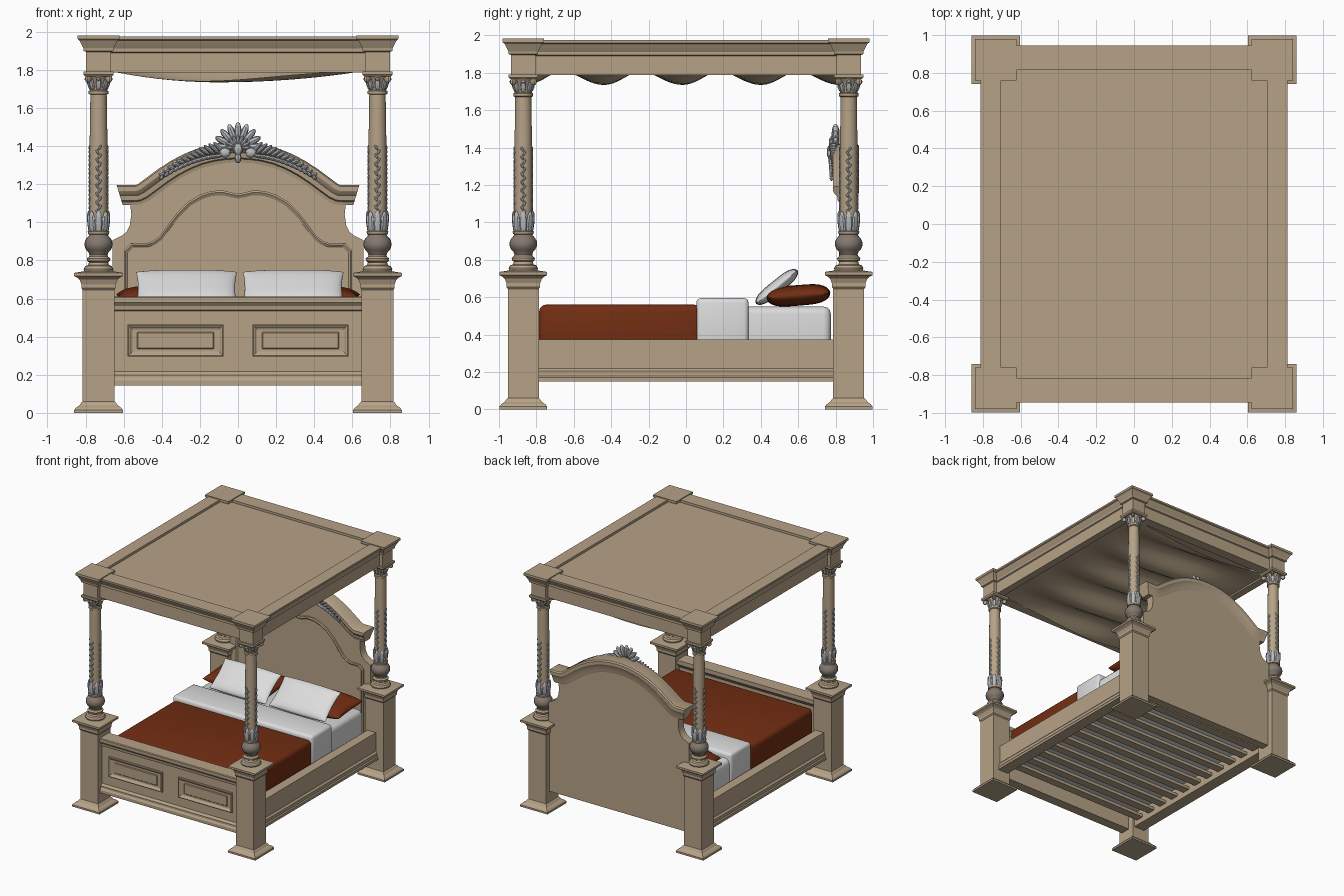
import bpy, bmesh, math
from math import sin, cos, pi, sqrt
from mathutils import Matrix, Vector, Euler

if "Cube" in bpy.data.objects:
    bpy.data.objects.remove(bpy.data.objects["Cube"])

def mat(name, rgb):
    m = bpy.data.materials.new(name)
    m.diffuse_color = (*rgb, 1)
    m.use_nodes = True
    m.node_tree.nodes["Principled BSDF"].inputs["Base Color"].default_value = m.diffuse_color
    return m

WOOD = mat("tan wood", (0.47, 0.365, 0.245))
SILVER = mat("silver carving", (0.48, 0.49, 0.51))
BRONZE = mat("dark grey ball", (0.23, 0.19, 0.16))
RUST = mat("rust fabric", (0.17, 0.027, 0.006))
WHITE = mat("white linen", (0.72, 0.72, 0.72))
PX, PY = 0.732, 0.87          # post centre

def finish(bm, name, material, mirror="", angle=0.6):
    bmesh.ops.recalc_face_normals(bm, faces=bm.faces[:])
    me = bpy.data.meshes.new(name)
    bm.to_mesh(me)
    bm.free()
    ob = bpy.data.objects.new(name, me)
    bpy.context.collection.objects.link(ob)
    me.materials.append(material)
    if mirror:
        md = ob.modifiers.new("mirror", 'MIRROR')
        md.use_axis = ("x" in mirror, "y" in mirror, False)
    bpy.ops.object.select_all(action='DESELECT')
    ob.select_set(True)
    bpy.context.view_layer.objects.active = ob
    bpy.ops.object.shade_smooth_by_angle(angle=angle)
    return ob

def loft(bm, sections):
    """Skin a list of closed point loops and cap both ends."""
    rows = [[bm.verts.new(p) for p in s] for s in sections]
    n = len(rows[0])
    for a, b in zip(rows, rows[1:]):
        for i in range(n):
            j = (i + 1) % n
            bm.faces.new((a[i], a[j], b[j], b[i]))
    bm.faces.new(rows[0])
    bm.faces.new(rows[-1])

def turned(bm, profile, n, cx=PX, cy=PY):
    """Stack of n-sided rings from (radius, z); n=4 gives square sections by half width."""
    k, a0 = (sqrt(2), pi / 4) if n == 4 else (1, 0)
    loft(bm, [[(cx + k * r * cos(a0 + 2 * pi * i / n), cy + k * r * sin(a0 + 2 * pi * i / n), z)
               for i in range(n)] for r, z in profile])

def box(bm, x0, x1, y0, y1, z0, z1, bevel=0, seg=3):
    m = Matrix.Translation(((x0 + x1) / 2, (y0 + y1) / 2, (z0 + z1) / 2)) @ Matrix.Diagonal((x1 - x0, y1 - y0, z1 - z0, 1))
    vs = bmesh.ops.create_cube(bm, size=1, matrix=m)["verts"]
    if bevel:
        es = list({e for v in vs for e in v.link_edges})
        bmesh.ops.bevel(bm, geom=es, offset=bevel, segments=seg, profile=0.5, affect='EDGES')

def leaf(bm, pos, size, rot=(0, 0, 0), base=Matrix(), u=8, v=6):
    m = base @ Matrix.LocRotScale(Vector(pos), Euler(rot), Vector(size))
    bmesh.ops.create_uvsphere(bm, u_segments=u, v_segments=v, radius=1, matrix=m)

def mirrored(half):
    """Full outline from points with x >= 0 starting at the centre."""
    return [(-x, z) for x, z in reversed(half[1:])] + list(half)

# --- posts -------------------------------------------------------------
bm = bmesh.new()
turned(bm, [(.128, 0), (.128, .015), (.118, .028), (.1, .04), (.09, .055), (.083, .06), (.083, .645), (.09, .655),
            (.09, .675), (.1, .7), (.115, .712), (.128, .718), (.128, .735), (.085, .742), (.075, .745)], 4)
finish(bm, "post_pedestal", WOOD, "xy", 0.3)

bm = bmesh.new()
turned(bm, [(.075, .74), (.078, .755), (.07, .77), (.055, .776), (.05, .79), (.06, .797), (.062, .81), (.05, .82),
            (.045, .84), (.045, .935), (.055, .938), (.057, .952), (.046, .958), (.047, 1.06), (.047, 1.4), (.043, 1.67),
            (.052, 1.675), (.052, 1.69), (.043, 1.695), (.045, 1.74), (.065, 1.768)], 24)
turned(bm, [(.07, 1.766), (.078, 1.775), (.078, 1.792)], 4)
for i in range(4):                                       # capital scrolls
    b = Matrix.Translation((PX, PY, 0)) @ Matrix.Rotation(pi / 4 + i * pi / 2, 4, 'Z')
    leaf(bm, (.078, 0, 1.752), (.02, .013, .02), base=b)
finish(bm, "post_column", WOOD, "xy")

bm = bmesh.new()
turned(bm, [(.045, .82)] + [(.074 * sin(a * pi / 12), .885 - .06 * cos(a * pi / 12)) for a in range(3, 10)] + [(.045, .942)], 24)
finish(bm, "post_ball", BRONZE, "xy")

bm = bmesh.new()
for i in range(8):                                       # leaf collar and capital leaves
    b = Matrix.Translation((PX, PY, 0)) @ Matrix.Rotation(i * pi / 4, 4, 'Z')
    leaf(bm, (.047, 0, .995), (.012, .021, .066), (0, .1, 0), b)
    leaf(bm, (.05, 0, 1.725), (.009, .016, .034), (0, .3, 0), b)
    leaf(bm, (.062, 0, 1.752), (.012, .012, .009), (0, 0, 0), b)
    if i % 2 == 0:                                       # trailing vine strips
        for k in range(16):
            s = 1 if k % 2 else -1
            leaf(bm, (.047, .006 * s, 1.055 + k * .0225), (.006, .007, .016), (.5 * -s, 0, 0), b, 6, 4)
finish(bm, "post_carving", SILVER, "xy")

# --- canopy ------------------------------------------------------------
bm = bmesh.new()
turned(bm, [(.065, 1.785), (.065, 1.895), (.078, 1.9), (.08, 1.915), (.09, 1.935), (.1, 1.955), (.11, 1.962), (.11, 1.982)], 4)
finish(bm, "canopy_corner", WOOD, "xy", 0.3)

prof = [(-.022, 1.788), (-.022, 1.89), (-.012, 1.895), (-.012, 1.912), (.005, 1.94), (.012, 1.955), (.022, 1.96),
        (.022, 1.975)]
bm = bmesh.new()
loft(bm, [[(.79 + d, y, z) for d, z in prof] + [(.705, y, 1.975), (.705, y, 1.788)] for y in (0, PY)])
finish(bm, "canopy_side_beam", WOOD, "xy", 0.3)
bm = bmesh.new()
loft(bm, [[(x, .922 + d, z) for d, z in prof] + [(x, .815, 1.975), (x, .815, 1.788)] for x in (0, PX)])
finish(bm, "canopy_end_beam", WOOD, "xy", 0.3)
bm = bmesh.new()
box(bm, -.72, .72, -.83, .83, 1.935, 1.955)
finish(bm, "canopy_top_panel", WOOD)

bm = bmesh.new()                                         # sagging gathered cloth
NX, NY = 20, 80
grid = []
for j in range(NY + 1):
    y = -.82 + 1.64 * j / NY
    row = []
    for i in range(NX + 1):
        x = -.71 + 1.42 * i / NX
        w = cos(2 * pi * (y + .03 + .04 * sin(3 * x)) / .42)
        sag = 1 - ((x + .1) / (.81 if x > -.1 else .61)) ** 2
        row.append(bm.verts.new((x, y, 1.802 - sag * (.022 + .045 * w))))
    grid.append(row)
for a, b in zip(grid, grid[1:]):
    for i in range(NX):
        bm.faces.new((a[i], a[i + 1], b[i + 1], b[i]))
finish(bm, "canopy_cloth", WOOD, angle=1)

# --- side rails, slats ---------------------------------------------------
bm = bmesh.new()
rail = [(.665, .15), (.765, .15), (.765, .17), (.758, .18), (.758, .205), (.745, .22), (.745, .375), (.665, .375)]
loft(bm, [[(x, y, z) for x, z in rail] for y in (0, .8)])
finish(bm, "side_rail", WOOD, "xy", 0.3)
bm = bmesh.new()
for i in range(11):
    y = -.72 + i * .145
    box(bm, -.67, .67, y - .035, y + .035, .195, .22)
finish(bm, "slats", WOOD)

# --- footboard ---------------------------------------------------------
bm = bmesh.new()
fb = [(-.03, .145), (.055, .145), (.055, .17), (.045, .185), (.045, .2), (.03, .218), (.03, .535), (.042, .54),
      (.045, .56), (.055, .572), (.062, .58), (.062, .605), (.055, .61), (-.062, .61), (-.062, .575), (-.03, .54)]
loft(bm, [[(x, -PY - d, z) for d, z in fb] for x in (-.66, .66)])
finish(bm, "footboard", WOOD, "", 0.3)
bm = bmesh.new()                                         # panel moulding: mitred frame
secs = [(0, .03), (0, .042), (.006, .045), (.014, .04), (.02, .033), (.026, .03)]
rows = [[bm.verts.new((x, -PY - d, z)) for x, z in ((.075 + o, .295 + o), (.58 - o, .295 + o), (.58 - o, .465 - o), (.075 + o, .465 - o))]
        for o, d in secs]
for a, b in zip(rows, rows[1:]):
    for i in range(4):
        bm.faces.new((a[i], a[(i + 1) % 4], b[(i + 1) % 4], b[i]))
box(bm, .125, .53, -PY - .036, -PY - .02, .335, .425, .005, 1)
finish(bm, "footboard_panel", WOOD, "x", 0.3)

# --- headboard ---------------------------------------------------------
arch = [(0, 1.315), (.06, 1.312), (.12, 1.303), (.18, 1.288), (.24, 1.264), (.3, 1.232), (.36, 1.193), (.42, 1.148),
        (.47, 1.112), (.51, 1.094), (.55, 1.09), (.605, 1.09)]
bm = bmesh.new()
outline = [(x, z + .04) for x, z in arch[:-1]] + [(.565, 1.09), (.56, 1.04), (.568, .985), (.585, .95), (.61, .93),
                                                 (.66, .905), (.66, .15)]
loft(bm, [[(x, y, z) for x, z in mirrored(outline)] for y in (.835, .905)])
finish(bm, "headboard", WOOD, "", 0.5)

bm = bmesh.new()                                         # raised inner panel
panel = [(0, 1.15), (.04, 1.158), (.08, 1.168), (.14, 1.165), (.2, 1.145), (.26, 1.11), (.32, 1.05), (.37, .985),
         (.41, .93), (.45, .9), (.49, .888), (.565, .888), (.598, .855), (.598, .3)]
pts = mirrored(panel)
def shrink(s):
    return [(x * (1 - s), .3 + (z - .3) * (1 - s)) for x, z in pts]
loft(bm, [[(x, y, z) for x, z in shrink(s)] for s, y in ((0, .84), (0, .822), (.012, .817), (.03, .826), (.04, .826))])
finish(bm, "headboard_panel", WOOD, "", 0.4)

bm = bmesh.new()                                         # arched cornice
sec = [(0, .83), (.018, .825), (.024, .812), (.05, .808), (.062, .795), (.075, .787), (.098, .787), (.105, .8),
       (.105, .915), (.095, .925), (.07, .925), (.055, .915), (.02, .91), (0, .905)]
path = mirrored(arch)
secs = []
for i, p in enumerate(path):
    a, b = Vector(path[max(i - 1, 0)]), Vector(path[min(i + 1, len(path) - 1)])
    t = (b - a).normalized()
    nx, nz = -t.y, t.x
    if i in (0, len(path) - 1):
        nx = .3 * (1 if i else -1)
    secs.append([(p[0] + nx * d, y, p[1] + nz * d) for d, y in sec])
loft(bm, secs)
finish(bm, "headboard_cornice", WOOD, "", 0.5)

# --- crest carving -------------------------------------------------------
bm = bmesh.new()
for i in range(9):                                       # shell fan
    a = (i - 4) * .36
    L = .068 - .003 * abs(i - 4)
    for r, s, y in ((.088, 1, .8), (.045, .6, .785)):
        leaf(bm, (r * sin(a), y, 1.385 + r * cos(a)), (.019 * s, .022, L * .8 * s), (0, a, 0))
leaf(bm, (0, .775, 1.385), (.026, .022, .032))
leaf(bm, (0, .78, 1.34), (.018, .018, .03))
for s in (-1, 1):
    leaf(bm, (s * .068, .775, 1.365), (.03, .022, .026))
    for k in range(13):                                  # acanthus following the arch
        x = .1 + k * .025
        z = 1.372 - .95 * (x - .06) ** 2 - .06 * (x - .1)
        f = 1 - k / 20
        tilt = .75 + k * .06
        leaf(bm, (s * x, .79, z + .022 * f), (.011, .02 * f + .004, .042 * f), (0, s * tilt, 0))
        leaf(bm, (s * x, .778, z - .022 * f), (.01, .016 * f + .004, .036 * f), (0, s * (tilt + 1.1), 0))
finish(bm, "crest_carving", SILVER)

# --- bedding -------------------------------------------------------------
bm = bmesh.new()
box(bm, -.64, .64, -.77, .775, .225, .55, .04)
finish(bm, "mattress", WHITE)
bm = bmesh.new()
box(bm, -.65, .65, -.785, .08, .26, .56, .035)
finish(bm, "blanket", RUST)
bm = bmesh.new()
box(bm, -.657, .657, .055, .335, .3, .595, .025)
finish(bm, "sheet_fold", WHITE)

def pillow(name, material, x, y, z, w, h, t, tilt):
    bm = bmesh.new()
    m = Matrix.Translation((x, y, z)) @ Matrix.Rotation(tilt, 4, 'X')
    N = 16
    for side in (-1, 1):
        g = []
        for j in range(N + 1):
            v = sin((j / N - .5) * pi)
            g.append([])
            for i in range(N + 1):
                u = sin((i / N - .5) * pi)
                puff = t * max((1 - u ** 4) * (1 - v ** 4), 0) ** .55
                p = Vector((w * u * (1 - .04 * (1 - v * v)), h * v * (1 - .05 * u * u), side * puff))
                g[-1].append(bm.verts.new(m @ p))
        for a, b in zip(g, g[1:]):
            for i in range(N):
                bm.faces.new((a[i], a[i + 1], b[i + 1], b[i]))
    bmesh.ops.remove_doubles(bm, verts=bm.verts[:], dist=1e-4)
    finish(bm, name, material, "", 1.2)

for s, tag in ((-1, "left"), (1, "right")):
    pillow("white_pillow_" + tag, WHITE, .01 + s * .28, .485, .655, .265, .142, .036, .68)
    pillow("rust_pillow_" + tag, RUST, s * .335, .6, .61, .305, .172, .055, .08)
